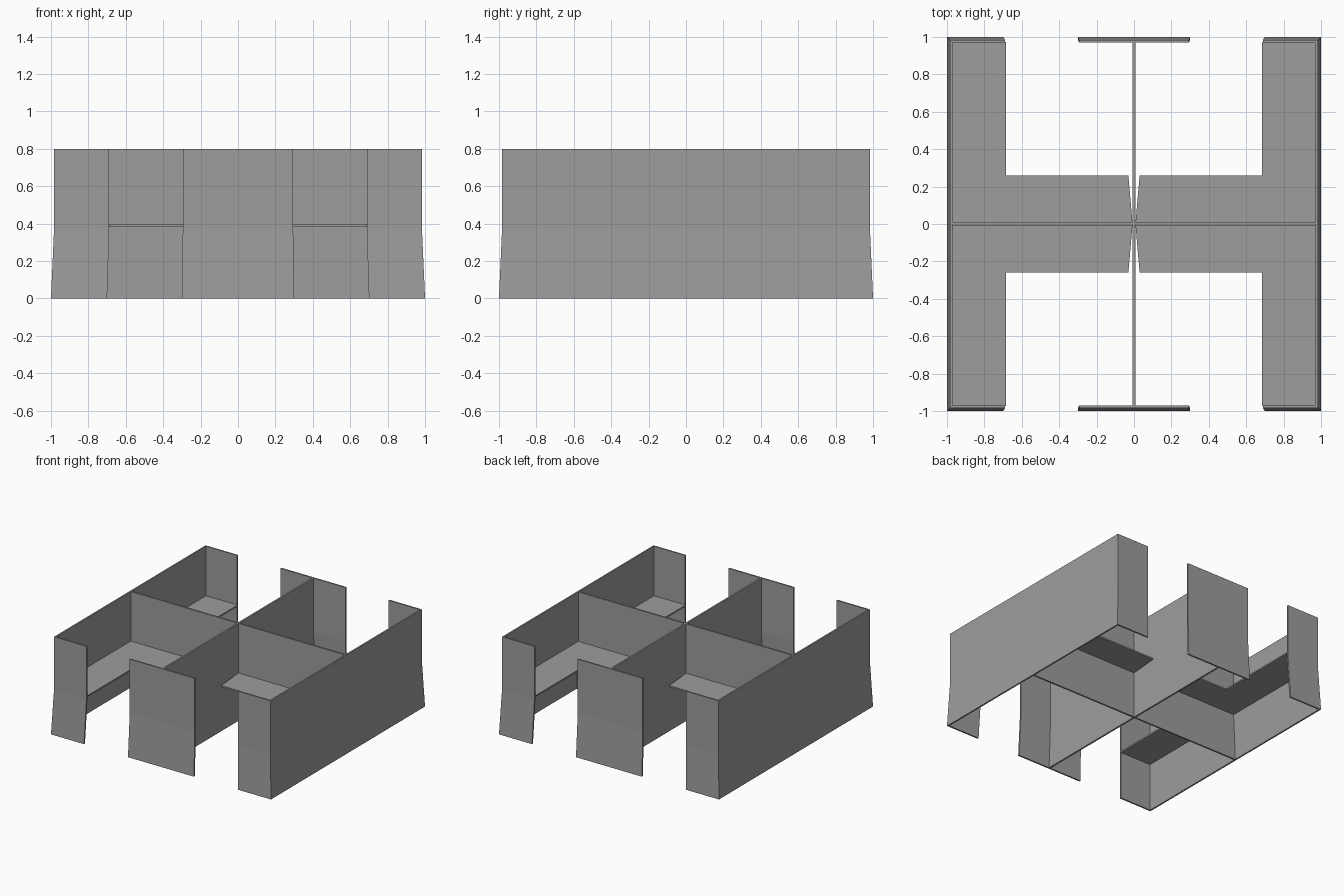
import bpy, bmesh

if "Cube" in bpy.data.objects:
    bpy.data.objects.remove(bpy.data.objects["Cube"])

grey = bpy.data.materials.new("panel grey")
grey.diffuse_color = (0.34, 0.34, 0.34, 1)
grey.use_nodes = True
grey.node_tree.nodes["Principled BSDF"].inputs["Base Color"].default_value = grey.diffuse_color

HEIGHT, BEND, TAPER = 0.8, 0.36, 0.984
WALL_LEVELS = ((0, 1.0), (BEND, TAPER), (HEIGHT, TAPER))   # (z, plan scale)


def loft(name, plan, levels):
    """Stack a plan outline at several heights, scaled at each one."""
    bm = bmesh.new()
    rings = [[bm.verts.new((x * s, y * s, z)) for x, y in plan] for z, s in levels]
    n = len(plan)
    for low, high in zip(rings, rings[1:]):
        for i in range(n):
            j = (i + 1) % n
            bm.faces.new((low[i], low[j], high[j], high[i]))
    bm.faces.new(rings[0][::-1])
    bm.faces.new(rings[-1])
    bmesh.ops.recalc_face_normals(bm, faces=bm.faces)
    mesh = bpy.data.meshes.new(name)
    bm.to_mesh(mesh)
    bm.free()
    mesh.materials.append(grey)
    obj = bpy.data.objects.new(name, mesh)
    bpy.context.collection.objects.link(obj)
    return obj


def rect(x0, x1, y0, y1):
    return [(x0, y0), (x1, y0), (x1, y1), (x0, y1)]


T = 0.013          # panel thickness
IN = 1 - T

# Outer side walls with return wings at both ends
for sx, side in ((-1, "left"), (1, "right")):
    plan = [(0.7, -1), (1, -1), (1, 1), (0.7, 1),
            (0.7, IN), (IN, IN), (IN, -IN), (0.7, -IN)]
    loft(side + "_outer_wall", [(sx * x, y) for x, y in plan], WALL_LEVELS)

# End panels of the central divider
for sy, end in ((-1, "front"), (1, "back")):
    plan = [(-0.3, sy), (0.3, sy), (0.3, sy * IN), (-0.3, sy * IN)]
    loft(end + "_end_panel", plan, WALL_LEVELS)

# Crossing dividers
loft("cross_divider", rect(-IN, IN, -0.003, 0.011), WALL_LEVELS)
loft("long_divider", rect(-0.007, 0.007, -IN, IN), WALL_LEVELS)

# Four L-shaped desktops, narrowed toward the centre of the cross
DESK = [(0.008, 0.005), (0.972, 0.005), (0.972, 0.972), (0.685, 0.972),
        (0.685, 0.26), (0.03, 0.26)]
for sx, side in ((-1, "left"), (1, "right")):
    for sy, end in ((-1, "front"), (1, "back")):
        loft(end + "_" + side + "_desktop", [(sx * x, sy * y) for x, y in DESK],
             ((0.382, 1), (0.394, 1)))
